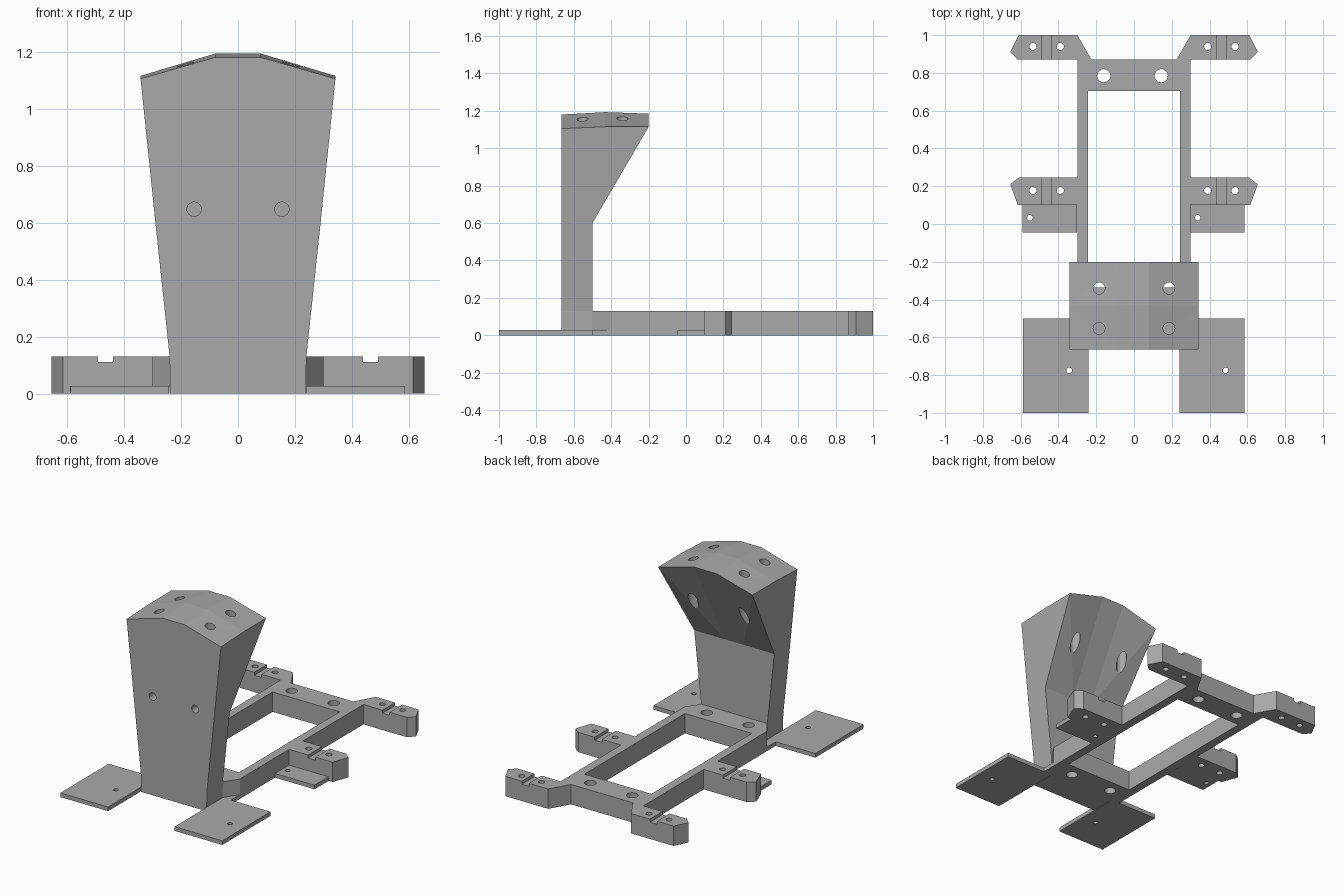
import bpy
import bmesh
from mathutils import Matrix, Vector

cube = bpy.data.objects.get("Cube")
if cube:
    bpy.data.objects.remove(cube)

grey = bpy.data.materials.new("plain grey")
grey.use_nodes = True
colour = (0.4, 0.4, 0.4, 1)
grey.diffuse_color = colour
grey.node_tree.nodes["Principled BSDF"].inputs["Base Color"].default_value = colour


def make(name, bm):
    bmesh.ops.recalc_face_normals(bm, faces=bm.faces)
    mesh = bpy.data.meshes.new(name)
    bm.to_mesh(mesh)
    bm.free()
    mesh.materials.append(grey)
    obj = bpy.data.objects.new(name, mesh)
    bpy.context.collection.objects.link(obj)
    return obj


def add_box(bm, lo, hi):
    lo, hi = Vector(lo), Vector(hi)
    place = Matrix.Translation((lo + hi) / 2) @ Matrix.Diagonal((hi - lo).to_4d())
    bmesh.ops.create_cube(bm, size=1, matrix=place)


def add_rod(bm, start, end, radius):
    start, end = Vector(start), Vector(end)
    axis = end - start
    turn = axis.to_track_quat('Z', 'Y').to_matrix().to_4x4()
    bmesh.ops.create_cone(bm, cap_ends=True, segments=24, radius1=radius, radius2=radius,
                          depth=axis.length, matrix=Matrix.Translation((start + end) / 2) @ turn)


def cut(obj, bm):
    """Subtract the cutter shapes from the part and bake the result."""
    cutter = make(obj.name + "_cutter", bm)
    cutter.hide_render = True
    mod = obj.modifiers.new("holes", 'BOOLEAN')
    mod.operation = 'DIFFERENCE'
    mod.solver = 'EXACT'
    mod.object = cutter
    bpy.context.view_layer.update()
    baked = bpy.data.meshes.new_from_object(obj.evaluated_get(bpy.context.evaluated_depsgraph_get()))
    obj.modifiers.clear()
    obj.data = baked
    bpy.data.objects.remove(cutter)


def prism(name, outline, height):
    bm = bmesh.new()
    face = bm.faces.new([bm.verts.new((x, y, 0)) for x, y in outline])
    top = bmesh.ops.extrude_face_region(bm, geom=[face])["geom"]
    bmesh.ops.translate(bm, vec=(0, 0, height), verts=[v for v in top if isinstance(v, bmesh.types.BMVert)])
    return make(name, bm)


# Base frame with four feet: half outline mirrored, then extruded
H = 0.13
half = [(0.238, -0.5), (0.30, -0.41), (0.30, 0.10), (0.615, 0.10), (0.655, 0.21), (0.61, 0.245),
        (0.30, 0.245), (0.30, 0.87), (0.615, 0.87), (0.655, 0.91), (0.61, 1.0), (0.30, 1.0), (0.225, 0.87)]
frame = prism("base_frame", half + [(-x, y) for x, y in reversed(half)], H)

# Central window, foot grooves and screw holes
bm = bmesh.new()
add_box(bm, (-0.243, -0.335, -0.1), (0.243, 0.705, 0.3))
for side in (-1, 1):
    for y in (0.172, 0.935):
        add_box(bm, (side * 0.465 - 0.026, y - 0.09, H - 0.02), (side * 0.465 + 0.026, y + 0.09, 0.3))
        for x in (0.39, 0.535):
            add_rod(bm, (side * x, y + 0.005, -0.1), (side * x, y + 0.005, H - 0.01 + 0.1), 0.019)
    for y in (-0.42, 0.785):
        add_rod(bm, (side * 0.152 - 0.008, y, -0.1), (side * 0.152 - 0.008, y, 0.3), 0.035)
cut(frame, bm)

# Thin mounting plates, identical on both sides
T = 0.027
for side, x in (("right", -0.588), ("left", 0.24)):
    bm = bmesh.new()
    add_box(bm, (x, -1, 0), (x + 0.346, -0.5, T))
    plate = make(side + "_front_plate", bm)
    bm = bmesh.new()
    add_rod(bm, (x + 0.245, -0.775, -0.1), (x + 0.245, -0.775, 0.1), 0.015)
    cut(plate, bm)

    # Small web joining plate to frame
    sign = -1 if x < 0 else 1
    inner, outer = sorted((sign * 0.238, sign * 0.30))
    bm = bmesh.new()
    add_box(bm, (inner, -0.5, 0), (outer, -0.41, T))
    make(side + "_plate_web", bm)

for side, x in (("right", -0.59), ("left", 0.298)):
    bm = bmesh.new()
    add_box(bm, (x, -0.045, 0), (x + 0.288, 0.10, T))
    plate = make(side + "_side_plate", bm)
    bm = bmesh.new()
    add_rod(bm, (x + 0.039, 0.033, -0.1), (x + 0.039, 0.033, 0.1), 0.015)
    cut(plate, bm)

# Tower: lofted rings, each row holding four points front, middle and back
FRONT = -0.665
levels = [(0, 0.238, -0.5), (H, 0.24, -0.5), (0.6, 0.29, -0.5), (None, 0.342, -0.2)]
edge_z = (1.105, 1.115, 1.115)
crown_z = (1.18, 1.193, 1.185)
bm = bmesh.new()
grids = []
for z, w, back in levels:
    grid = []
    for r, y in enumerate((FRONT, (FRONT + back) / 2, back)):
        row = []
        for u in (-1, -0.235, 0.235, 1):
            height = z if z is not None else (edge_z[r] if abs(u) == 1 else crown_z[r])
            row.append(bm.verts.new((u * w, y, height)))
        grid.append(row)
    grids.append(grid)
rings = [g[0] + [g[1][3]] + g[2][::-1] + [g[1][0]] for g in grids]
for low, high in zip(rings, rings[1:]):
    for i in range(len(low)):
        j = (i + 1) % len(low)
        bm.faces.new((low[i], low[j], high[j], high[i]))
for g in (grids[0], grids[-1]):
    for r in range(2):
        for c in range(3):
            bm.faces.new((g[r][c], g[r][c + 1], g[r + 1][c + 1], g[r + 1][c]))
bmesh.ops.delete(bm, geom=[v for v in bm.verts if not v.link_faces], context='VERTS')
bmesh.ops.triangulate(bm, faces=bm.faces)
tower = make("tower", bm)

# Holes through the crown and into the front of the tower
bm = bmesh.new()
for side in (-1, 1):
    add_rod(bm, (side * 0.185, -0.34, 0.65), (side * 0.185, -0.34, 1.4), 0.031)
    add_rod(bm, (side * 0.185, -0.553, 0.78), (side * 0.185, -0.553, 1.4), 0.031)
    add_rod(bm, (side * 0.154, -0.8, 0.647), (side * 0.154, -0.56, 0.647), 0.025)
cut(tower, bm)
